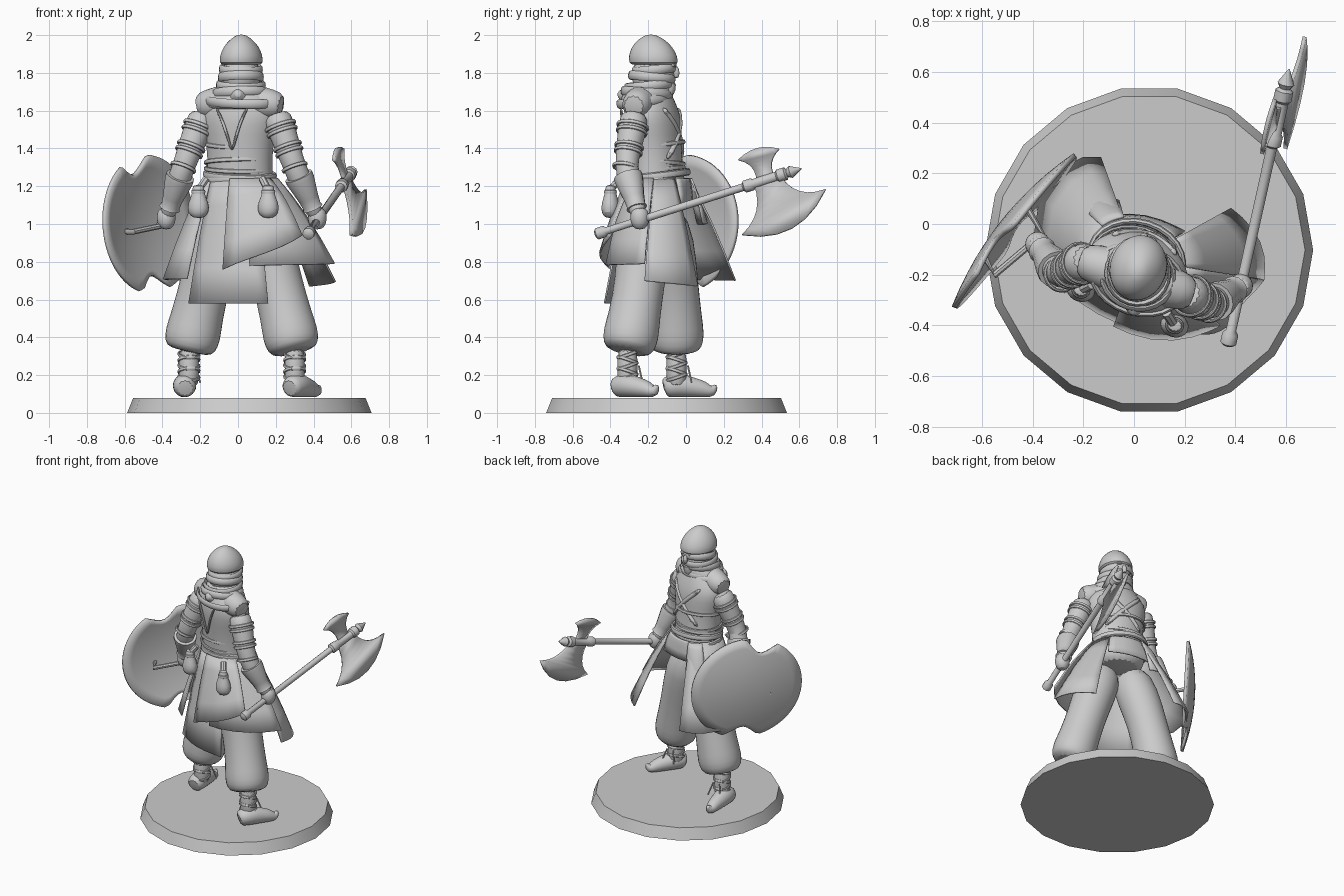
import bpy, bmesh, math
from math import sin, cos, pi, radians
from mathutils import Vector, Matrix

cube = bpy.data.objects.get("Cube")
if cube:
    bpy.data.objects.remove(cube)

grey = bpy.data.materials.new("plain_grey")
grey.use_nodes = True
shade = (.6, .6, .6, 1)
grey.diffuse_color = shade
grey.node_tree.nodes["Principled BSDF"].inputs["Base Color"].default_value = shade
parts = []
TURN = -.3  # the upper body is twisted about z
TWIST = Matrix.Rotation(TURN, 3, 'Z')
UP = Vector((0, 0, 1))


def build(name, verts, faces, soft=False, thick=0):
    bm = bmesh.new()
    vs = [bm.verts.new(v) for v in verts]
    for f in faces:
        bm.faces.new([vs[i] for i in f])
    bmesh.ops.recalc_face_normals(bm, faces=bm.faces)
    me = bpy.data.meshes.new(name)
    bm.to_mesh(me)
    bm.free()
    ob = bpy.data.objects.new(name, me)
    bpy.context.collection.objects.link(ob)
    me.materials.append(grey)
    if thick:
        mod = ob.modifiers.new("thickness", 'SOLIDIFY')
        mod.thickness, mod.offset = thick, 0
    if soft:
        mod = ob.modifiers.new("soften", 'SUBSURF')
        mod.levels = mod.render_levels = 1
    parts.append(ob)


def circle(n):
    return [(cos(k * 2 * pi / n), sin(k * 2 * pi / n)) for k in range(n)]


def skin(name, rings, soft=False, closed=False):
    """Cover a row of equal rings; cap the ends unless it loops."""
    n, m = len(rings[0]), len(rings)
    faces = [(i * n + j, i * n + (j + 1) % n, (i + 1) % m * n + (j + 1) % n, (i + 1) % m * n + j)
             for i in range(m if closed else m - 1) for j in range(n)]
    if not closed:
        faces += [tuple(range(n))[::-1], tuple(range((m - 1) * n, m * n))]
    build(name, [v for r in rings for v in r], faces, soft)


def stack(name, x, y, rows, lean=0, turn=TWIST, n=20, soft=True):
    """Level oval rings given as z, radius x, radius y; lean shifts y with height."""
    skin(name, [[Vector((x, y + lean * (z - rows[0][0]), z)) + turn @ Vector((a * c, b * s, 0))
                 for c, s in circle(n)] for z, a, b in rows], soft)


def limb(name, pts, radii, n=12, soft=True):
    """Round tube through points, with one radius or one for each point."""
    c = [Vector(p) for p in pts]
    if isinstance(radii, float):
        radii = [radii] * len(c)
    rings, q, old = [], None, None
    for i, r in enumerate(radii):
        t = (c[min(i + 1, len(c) - 1)] - c[max(i - 1, 0)]).normalized()
        q = old.rotation_difference(t) @ q if old else t.to_track_quat('Z', 'Y')
        old = t
        rings.append([c[i] + q @ Vector((a, b, 0)) * r for a, b in circle(n)])
    skin(name, rings, soft)


def band(name, centre, a, b, r, rot=TWIST, tall=1.5):
    """Oval wrapped strip around a part."""
    skin(name, [[Vector(centre) + rot @ Vector(((a + r * p) * c, (b + r * p) * s, r * tall * q))
                 for p, q in circle(8)] for c, s in circle(24)], closed=True)


def tilted(angle):
    return TWIST @ Matrix.Rotation(angle, 3, 'X') @ Matrix.Rotation(angle / 2, 3, 'Y')


# Round display base
stack("base", .06, -.103, [(0, .647, .647), (.08, .615, .615)], turn=Matrix.Identity(3), n=18, soft=False)

# Feet, ankles and baggy trouser legs
def lower_leg(side, hip, ankle, heel, toe):
    h, t = Vector(heel), Vector(toe)
    shoe = [(0, .05), (.1, .06), (.3, .068), (.55, .055), (.8, .044), (.95, .03)]
    limb(side + "_boot", [(*h.lerp(t, f), .08 + r) for f, r in shoe] + [(*t, .15)], [r for f, r in shoe] + [.012])
    top, low = Vector((*hip, 1.08)), Vector((*ankle, .32))
    limb(side + "_ankle", [low + UP * d for d in (-.19, -.1, .04)], [.06, .052, .06])
    for i in range(5):
        band(side + "_ankle_wrap", low + UP * (.03 * i - .13), .055, .055, .006, tilted(.3 * (-1) ** i))
    for dx in (-.02, .03):
        end = low + Vector((dx, .06, -.07))
        limb(side + "_wrap_string", [end, end + Vector((dx, .02, -.09))], .005, 6, False)
    cloth = [(0, .13), (.25, .148), (.5, .134), (.75, .14), (.88, .153), (.96, .14), (1, .11)]
    legs = []
    for f, r in cloth:
        p = top.lerp(low, f ** .8)
        legs.append((p.x, p.y + .02 * sin(pi * f), top.z + (low.z - top.z) * f))
    limb(side + "_trouser_leg", legs, [r for f, r in cloth], 16)

lower_leg("axe_side", (.08, -.2), (.3, -.31), (.27, -.38), (.43, -.15))
lower_leg("shield_side", (-.05, -.14), (-.26, -.05), (-.28, -.12), (-.29, .16))

# Torso and sloping shoulders
stack("torso", .01, -.14, [(1.08, .15, .13), (1.15, .185, .15), (1.28, .176, .14), (1.42, .18, .14),
                           (1.53, .21, .15), (1.6, .21, .14), (1.66, .16, .12), (1.74, .1, .1)], lean=-.08)
yoke = [(s, .1 - .6 * abs(s) ** 2) for s in (-.24, -.18, -.09, 0, .09, .18, .24)]
limb("shoulders", [Vector((.01, -.21, 1.57)) + TWIST @ Vector((s, 0, r * .8)) for s, r in yoke], [r for s, r in yoke])
for z, tilt in ((1.29, .08), (1.33, -.08), (1.42, .1)):
    band("torso_wrap", (0, -.155, z), .176, .143, .008, tilted(tilt))

# Skirt panels hang from the waist oval down to a bowed hem
def panel(name, start, end, bow, grow=0.0, rows=5, cols=7):
    verts, mid, turn = [], Vector((.015, -.14)), Matrix.Rotation(TURN, 2)
    for i in range(rows):
        f = i / (rows - 1)
        for j in range(cols):
            hem = Vector(start).lerp(Vector(end), j / (cols - 1))
            away = (hem.xy - mid).normalized()
            hem += away.to_3d() * bow * sin(pi * j / (cols - 1))
            d = turn.inverted() @ away
            d /= math.hypot(d.x / (.19 + grow), d.y / (.155 + grow))
            p = Vector((*(mid + turn @ d), 1.24)).lerp(hem, f)
            verts.append(p + UP * .03 * sin(f * pi))
    faces = [(i * cols + j, i * cols + j + 1, i * cols + cols + j + 1, i * cols + cols + j)
             for i in range(rows - 1) for j in range(cols - 1)]
    build(name, verts, faces, thick=.01)

panel("back_skirt_panel", (-.26, -.27, .58), (.16, -.43, .58), .04)
panel("axe_side_rear_panel", (.06, -.42, .78), (.51, -.22, .79), .08, .006)
panel("axe_side_panel", (.51, -.22, .7), (.38, .06, .67), .05, -.006)
panel("shield_side_panel", (-.27, -.27, .71), (-.13, .26, .7), .2)
panel("overskirt", (-.08, -.4, .76), (.34, -.4, .94), .06, .016)
panel("front_sash_end", (-.2, .06, 1), (-.06, .09, 1), .04, .012)
panel("loincloth", (-.12, .03, 1.1), (.2, -.03, 1.1), .03, -.002)

# Waist sash
for z, tilt in ((1.26, .1), (1.23, -.07), (1.2, .05)):
    band("waist_sash", (.01, -.14, z), .186, .15, .013, tilted(tilt))

# Belt pouches, gathered at the neck
for x, y in ((.16, -.4), (-.21, -.26)):
    stack("belt_pouch", x, y, [(1.03, .03, .03), (1.06, .06, .05), (1.11, .06, .05), (1.17, .026, .026), (1.21, .04, .03)], n=12)
    band("pouch_tie", (x, y, 1.17), .03, .026, .008)
    limb("pouch_strap", [(x, y, 1.18), (x * .8, y * .8 - .03, 1.24)], .02, 8, False)

# Arms, bracers and fists
def arm(side, shoulder, elbow, hand):
    s, e, h = Vector((*shoulder, 1.59)), Vector((*elbow, 1.3)), Vector((*hand, 1.03))
    upper = [(0, .07), (.2, .08), (.6, .07), (1, .06)]
    lower = [(.35, .064), (.7, .047), (1, .045)]
    limb(side + "_arm", [s.lerp(e, f) for f, r in upper] + [e.lerp(h, f) for f, r in lower],
         [r for f, r in upper + lower], 14)
    lie = (e - s).to_track_quat('Z', 'Y').to_matrix()
    for f in (.25, .35, .62, .72, 1):
        band(side + "_arm_wrap", s.lerp(e, f), .085 - .02 * f, .085 - .02 * f, .007, lie)
    cuff = [(.17, .077), (.25, .077), (.6, .056), (.75, .05), (.8, .056)]
    limb(side + "_bracer", [e.lerp(h, f) for f, r in cuff], [r for f, r in cuff], 14, False)
    limb(side + "_fist", [h + UP * d for d in (.06, .02, -.03, -.06)], [.035, .055, .05, .025])

arm("axe_side", (.2, -.27), (.3, -.32), (.42, -.245))
arm("shield_side", (-.18, -.14), (-.29, -.2), (-.38, -.08))

# Cowl draped over the shoulders, with a peak at the nape
limb("cowl_peak", [(0, -.365, 1.69), (0, -.33, 1.68), (.01, -.26, 1.68)], [.012, .045, .09])
stack("cowl", .015, -.225, [(1.6, .2, .135), (1.64, .195, .135), (1.68, .16, .13), (1.76, .115, .12)], lean=.25)
for i in range(5):
    band("neck_wrap", (.015, -.22 + .013 * i, 1.65 + .042 * i), .1 + .085 * .5 ** i, .134 - .006 * i, .011,
         tilted(.1 * (-1) ** i), 2.2)

# Head, cap and face
stack("head", .017, -.175, [(1.7, .09, .1), (1.76, .102, .115), (1.88, .105, .118)])
stack("cap", .017, -.17, [(1.84, .1, .115), (1.85, .114, .133), (1.89, .114, .133), (1.94, .093, .11),
                          (1.98, .056, .07), (2.004, .018, .02)], lean=-.1)
limb("nose", [(.04, -.06, 1.84), (.04, -.047, 1.8), (.04, -.053, 1.77)], [.014, .02, .012], 8)
limb("chin_veil", [(.04, -.08, 1.77), (.04, -.1, 1.67)], .04)
for s in (-1, 1):
    limb("brow", [(.04 + s * .015, -.05, 1.84), (.035 + s * .06, -.075, 1.84)], .011, 8)

# Back and chest straps, laid out in the twisted frame of the body
def strap(name, r, pts):
    limb(name, [Vector((.01, -.18, 0)) + TWIST @ Vector(p) for p in pts], r, 8)

for s in (-1, 1):
    strap("back_strap", .009, [(s * .09, -.145, 1.62), (s * .045, -.15, 1.54), (0, -.14, 1.38)])
    strap("chest_strap", .017, [(s * .14, .1, 1.62), (s * .05, .145, 1.53), (s * -.06, .15, 1.42), (s * -.13, .12, 1.34)])

# Axe: u runs along the shaft, v towards the large blade
pommel = Vector((.37, -.48, .945))
u = Vector((.24, 1.08, .345)).normalized()
v = Vector((.27, .235, -.93))
v = (v - u * v.dot(u)).normalized()
shaft = [(0, .018), (.01, .032), (.05, .032), (.065, .02), (.84, .021), (.85, .034), (.89, .034), (.9, .027),
         (1.03, .027), (1.04, .036), (1.08, .036), (1.09, .022), (1.11, .034), (1.17, .003)]
limb("axe_shaft", [pommel + u * a for a, r in shaft], [r for a, r in shaft], 10, False)

def blade(name, corners, bows, steps=6):
    """Flat plate whose three free sides are bowed between its corners."""
    verts = []
    for a, b, bow in zip(corners, corners[1:], bows):
        a, b = Vector(a), Vector(b)
        side = Vector((a.y - b.y, b.x - a.x)).normalized()
        for k in range(steps):
            f = k / steps
            p = a.lerp(b, f) + side * bow * 4 * f * (1 - f)
            verts.append(pommel + u * p.x + v * p.y)
    verts.append(pommel + u * corners[-1][0] + v * corners[-1][1])
    build(name, verts, [range(len(verts))], thick=.016)

blade("axe_large_blade", [(.9, 0), (.77, .25), (1.27, .15), (1.05, 0)], (-.05, .1, -.05))
blade("axe_small_blade", [(.92, 0), (.85, -.15), (1.08, -.14), (1.02, 0)], (.03, -.035, .03))

# Domed shield with two bites out of the rim, its foot leaning in
centre, out, across = Vector((-.47, -.03, 1)), Vector((-.78, .62, 0)), Vector((-.62, -.78, 0))
N, RINGS, DOME, SIZE = 72, 6, .058, .385
verts, faces = [centre + out * DOME], []
for i in range(1, RINGS + 1):
    f = i / RINGS
    for j in range(N):
        t = j * 2 * pi / N
        r = SIZE * f
        for bite in (73, -96):
            d = abs((math.degrees(t) - bite + 180) % 360 - 180) / 18
            r *= 1 - f * f * max(0, 1 - d * d) / 4
        rise = r * .95 * sin(t)
        verts.append(centre + across * r * cos(t) + UP * rise + out * (DOME * (1 - (r / SIZE) ** 2) + rise * .05))
for j in range(N):
    k = (j + 1) % N
    faces.append((0, 1 + j, 1 + k))
    faces += [(1 + i * N + j, 1 + i * N + N + j, 1 + i * N + N + k, 1 + i * N + k) for i in range(RINGS - 1)]
build("shield", verts, faces, thick=.02)
limb("shield_grip", [(-.6, -.11, .96), (-.55, -.2, .96), (-.36, -.04, 1), (-.42, .06, 1)], .015, 8, False)

# Smooth the rounded forms and keep hard edges
bpy.ops.object.select_all(action='DESELECT')
for ob in parts:
    ob.select_set(True)
bpy.context.view_layer.objects.active = parts[0]
bpy.ops.object.shade_smooth_by_angle(angle=radians(40))
